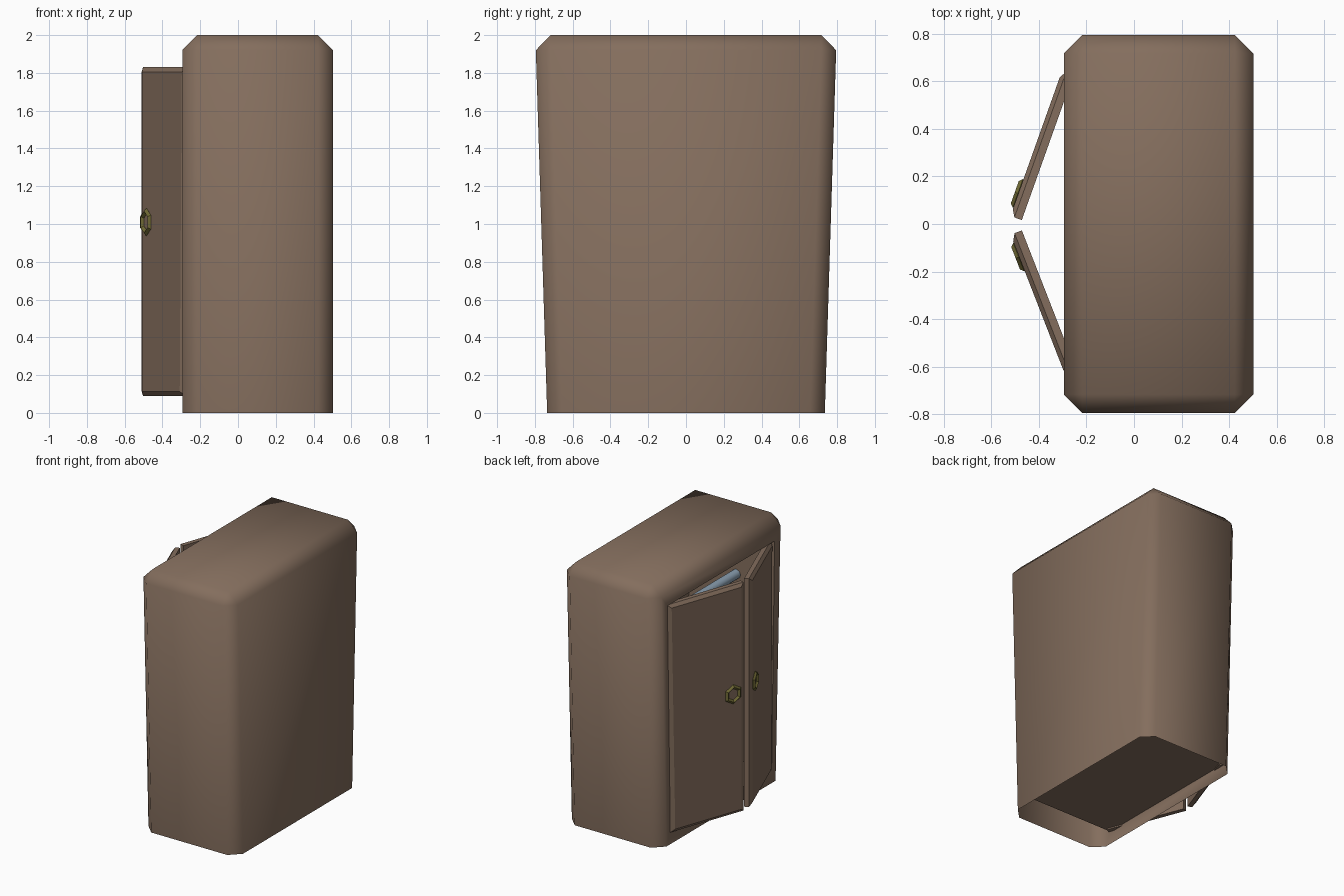
import bpy, bmesh, math
from mathutils import Vector

if "Cube" in bpy.data.objects:
    bpy.data.objects.remove(bpy.data.objects["Cube"])


def material(name, rgb):
    m = bpy.data.materials.new(name)
    m.diffuse_color = (*rgb, 1)
    m.use_nodes = True
    m.node_tree.nodes["Principled BSDF"].inputs["Base Color"].default_value = m.diffuse_color
    return m


WOOD = material("wood", (0.23, 0.155, 0.11))
BRASS = material("brass", (0.16, 0.14, 0.035))
STEEL = material("steel", (0.25, 0.34, 0.43))


def build(name, verts, faces, mat, smooth=None, fix=True):
    bm = bmesh.new()
    vs = [bm.verts.new(v) for v in verts]
    for f in faces:
        bm.faces.new([vs[i] for i in f])
    if fix:
        bmesh.ops.remove_doubles(bm, verts=bm.verts, dist=1e-5)
        bmesh.ops.recalc_face_normals(bm, faces=bm.faces)
    me = bpy.data.meshes.new(name)
    bm.to_mesh(me)
    bm.free()
    me.materials.append(mat)
    ob = bpy.data.objects.new(name, me)
    bpy.context.collection.objects.link(ob)
    if smooth:
        bpy.context.view_layer.objects.active = ob
        ob.select_set(True)
        bpy.ops.object.shade_smooth_by_angle(angle=math.radians(smooth))
        ob.select_set(False)
    return ob


# cabinet: tapered chamfered shell, open below, with a cavity behind the doors
X0, X1, C = -0.295, 0.502, 0.078


def octagon(y, z):
    return [(X0, -y + C, z), (X0 + C, -y, z), (X1 - C, -y, z), (X1, -y + C, z),
            (X1, y - C, z), (X1 - C, y, z), (X0 + C, y, z), (X0, y - C, z)]


verts = octagon(0.735, 0) + octagon(0.795, 1.92)
verts += [(X0 + C, -0.717, 2), (X1 - C, -0.717, 2), (X1 - C, 0.717, 2), (X0 + C, 0.717, 2)]
faces = [(i, i + 1, i + 9, i + 8) for i in range(7)]
for k in range(4):
    a, b, n = 8 + 2 * k, 9 + 2 * k, 8 + (2 * k + 2) % 8
    faces += [(a, b, 16 + k), (b, n, 16 + (k + 1) % 4, 16 + k)]
faces.append((16, 17, 18, 19))
for x in (X0, 0.42):  # opening rim, then cavity back
    verts += [(x, -0.61, 0.1), (x, 0.61, 0.1), (x, 0.645, 1.83), (x, -0.645, 1.83)]
panel = [0, 7, 15, 8]
for k in range(4):
    j = (k + 1) % 4
    faces += [(panel[k], panel[j], 20 + j, 20 + k), (20 + k, 20 + j, 24 + j, 24 + k)]
faces.append((24, 25, 26, 27))
build("cabinet", verts, faces, WOOD, 50)


# doors with a bevelled outer face, each with a hexagonal ring handle
def door(side, hinge, angle, width, label):
    a = math.radians(angle)
    along = Vector((-math.sin(a), -side * math.cos(a), 0))
    out = Vector((-math.cos(a), side * math.sin(a), 0))
    origin = Vector((*hinge, 0))

    def p(u, n, z):
        return origin + along * u + out * n + Vector((0, 0, z))

    def ring(n, inset):
        lo, hi, w = 0.09 + inset * 0.8, 1.83 - inset * 0.8, width - inset
        return [p(0.03 + inset, n, lo), p(w, n, lo), p(w, n, hi), p(inset, n, hi)]

    v = ring(-0.033, 0) + ring(0, 0) + ring(0.018, 0.03)
    f = [(0, 1, 2, 3), (8, 9, 10, 11)]
    for r in (0, 4):
        f += [(r + k, r + (k + 1) % 4, r + 4 + (k + 1) % 4, r + 4 + k) for k in range(4)]
    build(label + "_door", v, f, WOOD)

    v, f = [], []
    for i in range(6):
        t = math.pi / 3 * i
        for j in range(4):
            q = math.pi / 2 * j
            rad = 0.058 + 0.016 * math.cos(q)
            v.append(p(width - 0.1 + rad * math.sin(t), 0.02 + 0.014 * math.sin(q),
                       1.01 + rad * math.cos(t)))
            i2, j2 = (i + 1) % 6, (j + 1) % 4
            f.append((4 * i + j, 4 * i2 + j, 4 * i2 + j2, 4 * i + j2))
    build(label + "_handle", v, f, BRASS)


door(1, (-0.285, 0.64), 19.6, 0.65, "left")
door(-1, (-0.27, -0.635), 21.3, 0.64, "right")

# clothes rail across the cavity
bpy.ops.mesh.primitive_cylinder_add(vertices=12, radius=0.035, depth=1.27,
                                    location=(0.02, 0, 1.5), rotation=(math.pi / 2, 0, 0))
rail = bpy.context.object
rail.name = "clothes_rail"
rail.data.materials.append(STEEL)
bpy.ops.object.shade_smooth_by_angle(angle=math.radians(40))
